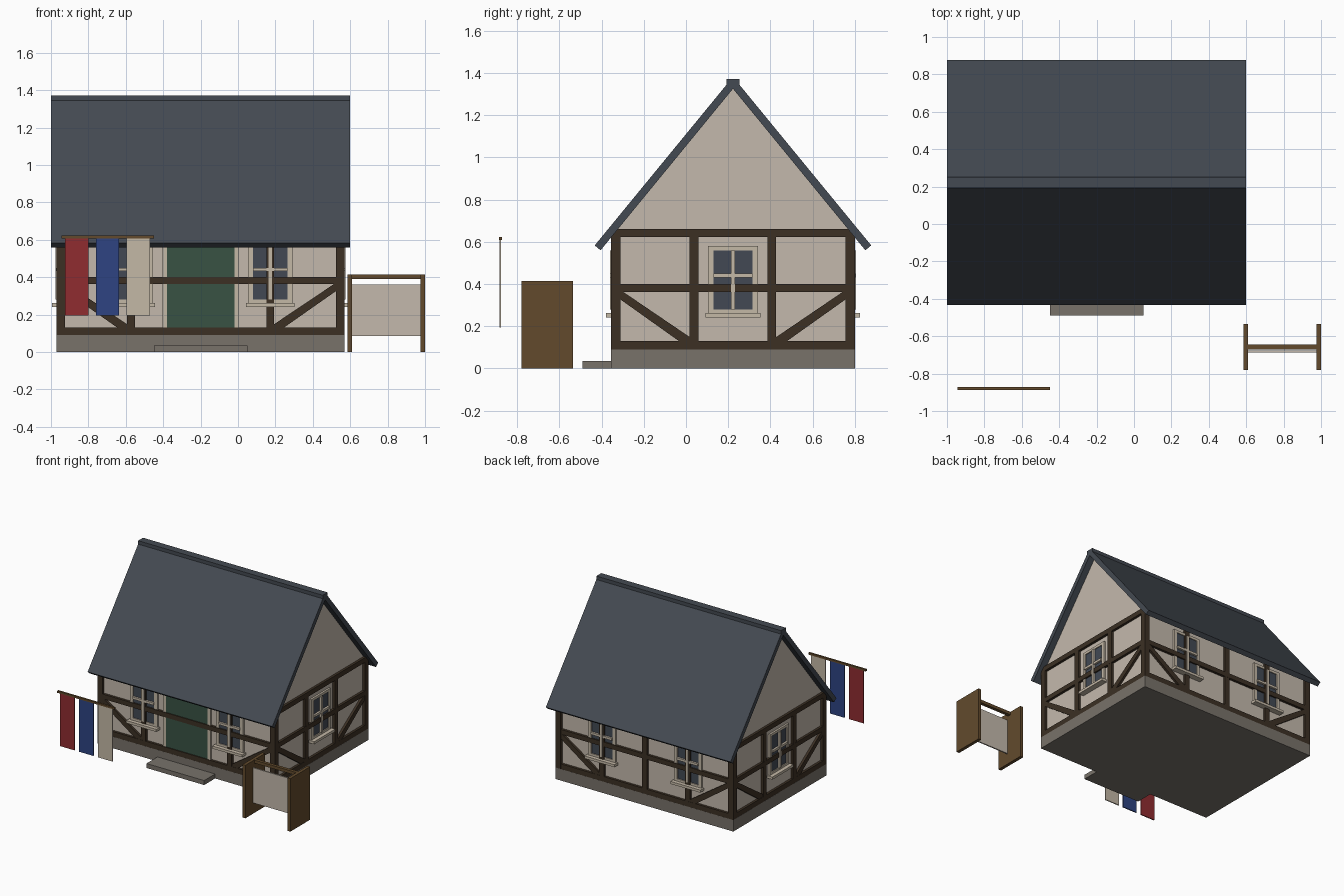
import bpy
import bmesh
from math import pi
from mathutils import Matrix, Vector

cube = bpy.data.objects.get("Cube")
if cube:
    bpy.data.objects.remove(cube, do_unlink=True)


def material(name, code):
    def linear(c):
        return c / 12.92 if c <= 0.04045 else ((c + 0.055) / 1.055) ** 2.4
    rgb = [linear(v / 255) for v in bytes.fromhex(code)]
    m = bpy.data.materials.new(name)
    m.use_nodes = True
    m.diffuse_color = (*rgb, 1)
    bsdf = m.node_tree.nodes["Principled BSDF"]
    bsdf.inputs["Base Color"].default_value = (*rgb, 1)
    bsdf.inputs["Roughness"].default_value = 0.8
    return m


PLASTER = material("plaster", "c4b9ac")
TRIM = material("cream_trim", "c4b8a6")
TIMBER = material("dark_timber", "3c3024")
ROOF = material("slate_roof", "444a52")
STONE = material("grey_stone", "78726a")
GLASS = material("window_glass", "424954")
GREEN = material("door_green", "38523f".replace("3f", "44"))
WOOD = material("brown_wood", "624a2c")
RED = material("banner_red", "902c30")
BLUE = material("banner_blue", "2e4482")


def finish(name, bm, mat):
    bmesh.ops.recalc_face_normals(bm, faces=bm.faces)
    mesh = bpy.data.meshes.new(name)
    bm.to_mesh(mesh)
    bm.free()
    mesh.materials.append(mat)
    ob = bpy.data.objects.new(name, mesh)
    bpy.context.collection.objects.link(ob)
    return ob


def box(name, mat, x, y, z, frame=Matrix()):
    """Box from (low, high) ranges, placed in a local frame."""
    bm = bmesh.new()
    size = [b - a for a, b in (x, y, z)]
    mid = Vector([(a + b) / 2 for a, b in (x, y, z)])
    bmesh.ops.create_cube(bm, size=1, matrix=frame @ Matrix.Translation(mid) @ Matrix.Diagonal((*size, 1)))
    return finish(name, bm, mat)


def prism(name, mat, points, axis, span, frame=Matrix()):
    """Extrude a profile along x (points are y, z) or along y (points are x, z)."""
    def place(p, d):
        return frame @ Vector((d, p[0], p[1]) if axis == "x" else (p[0], d, p[1]))
    bm = bmesh.new()
    low, high = [[bm.verts.new(place(p, d)) for p in points] for d in span]
    bm.faces.new(low)
    bm.faces.new(high)
    for i in range(len(points)):
        bm.faces.new((low[i - 1], low[i], high[i], high[i - 1]))
    return finish(name, bm, mat)


# House centre and half sizes of the plaster walls
CX, CY, HX, HY = -0.2, 0.2225, 0.75, 0.5575
OUT = 0.02
house = Matrix.Translation((CX, CY, 0))

# Foundation, doorstep and walls with gables
box("foundation", STONE, (-HX - OUT, HX + OUT), (-HY - OUT, HY + OUT), (0, 0.09), house)
box("doorstep", STONE, (-0.45, 0.05), (-0.49, -0.35), (0, 0.035))
prism("walls", PLASTER, [(-HY, 0.085), (HY, 0.085), (HY, 0.645), (0, 1.325), (-HY, 0.645)],
      "x", (-HX, HX), house)

# Roof and ridge cap
eave = [(0.627, 0.56), (0.655, 0.583), (0.02, 1.357)]
roof = [(0, 1.325)] + eave + [(-y, z) for y, z in reversed(eave)]
prism("roof", ROOF, roof, "x", (-0.8, 0.8), house)
box("ridge_cap", ROOF, (-0.8, 0.8), (-0.03, 0.03), (1.335, 1.372), house)

# Corner posts
for sx in (-1, 1):
    for sy in (-1, 1):
        box("corner_post", TIMBER, sorted((sx * (HX - 0.025), sx * (HX + OUT))),
            sorted((sy * (HY - 0.025), sy * (HY + OUT))), (0.09, 0.655), house)


def window(u, frame):
    """Window on a wall whose outside is -y in the local frame."""
    f = frame @ Matrix.Translation((u, 0, 0))
    box("window_glass", GLASS, (-0.095, 0.095), (-0.008, 0.005), (0.275, 0.565), f)
    for s in (-1, 1):
        box("window_jamb", TRIM, sorted((s * 0.092, s * 0.118)), (-0.015, 0.005), (0.26, 0.58), f)
    for z in ((0.26, 0.28), (0.56, 0.58)):
        box("window_rail", TRIM, (-0.092, 0.092), (-0.015, 0.005), z, f)
    box("window_mullion", TRIM, (-0.01, 0.01), (-0.025, 0.005), (0.28, 0.56), f)
    box("window_crossbar", TRIM, (-0.092, 0.092), (-0.024, 0.005), (0.432, 0.45), f)
    box("window_sill", TRIM, (-0.13, 0.13), (-0.045, 0.005), (0.242, 0.262), f)


def wall_side(name, angle, half, depth, posts, windows):
    frame = house @ Matrix.Rotation(angle, 4, "Z") @ Matrix.Translation((0, -depth, 0))
    for z in ((0.09, 0.13), (0.363, 0.4), (0.622, 0.66)):
        box(name + "_beam", TIMBER, (-half, half), (-0.0195, 0.005), z, frame)
    for u in posts:
        box(name + "_post", TIMBER, (u - 0.021, u + 0.021), (-0.019, 0.005), (0.09, 0.64), frame)
    # Braces rise from the outermost posts to the corners
    inner = max(posts) + 0.015
    for s in (-1, 1):
        brace = [(s * inner, 0.125), (s * (inner + 0.05), 0.125),
                 (s * (half - 0.02), 0.33), (s * (half - 0.02), 0.368),
                 (s * (half - 0.03), 0.368), (s * inner, 0.145)]
        prism(name + "_brace", TIMBER, brace, "y", (-0.018, 0.005), frame)
    for u in windows:
        window(u, frame)
    return frame


q = 0.3725
front = wall_side("front", 0, HX, HY, (-q, q), (-q, q))
wall_side("back", pi, HX, HY, (-q, 0, q), (-q, q))
for name, angle in (("left", pi / 2), ("right", -pi / 2)):
    wall_side(name, angle, HY, HX, (-0.184, 0.184), (0,))

# Door with frame
box("door", GREEN, (-0.18, 0.18), (-0.012, 0.005), (0.09, 0.6), front)
for s in (-1, 1):
    box("door_jamb", TRIM, sorted((s * 0.18, s * 0.205)), (-0.015, 0.005), (0.09, 0.625), front)
box("door_lintel", TRIM, (-0.18, 0.18), (-0.015, 0.005), (0.6, 0.625), front)

# Banners hanging from a pole
box("banner_pole", WOOD, (-0.945, -0.45), (-0.887, -0.872), (0.608, 0.623))
for i, (name, mat) in enumerate((("red_banner", RED), ("blue_banner", BLUE), ("cream_banner", TRIM))):
    x = -0.925 + 0.165 * i
    box(name, mat, (x, x + 0.125), (-0.8835, -0.8755), (0.195, 0.612))

# Notice stand
for x in (0.585, 0.975):
    box("stand_side", WOOD, (x, x + 0.025), (-0.78, -0.535), (0, 0.415))
box("stand_top_bar", WOOD, (0.61, 0.975), (-0.67, -0.645), (0.39, 0.414))
box("notice_board", PLASTER, (0.605, 0.98), (-0.686, -0.676), (0.085, 0.36))
